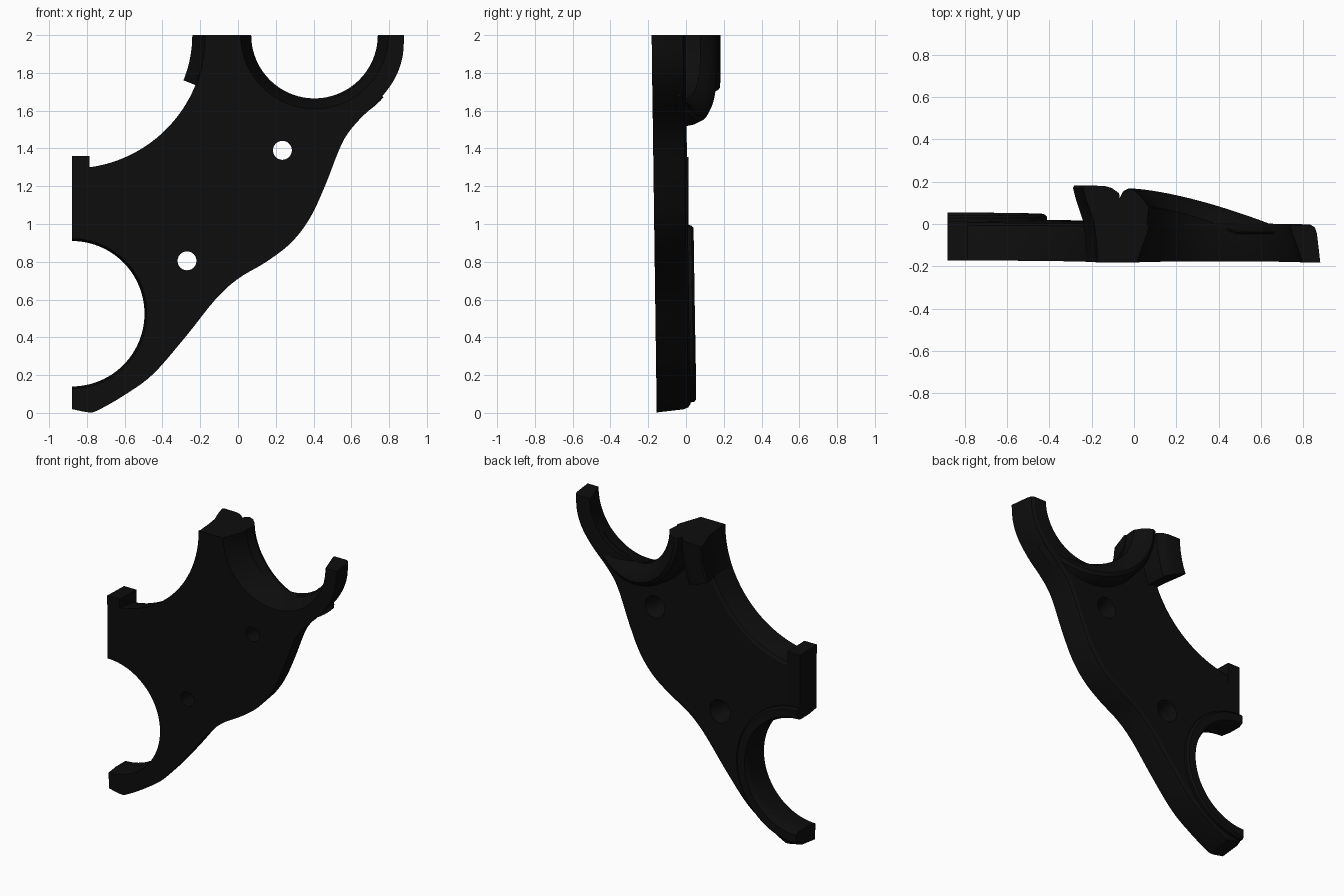
import bpy, bmesh
from math import cos, sin, pi, radians
from mathutils import Vector

cube = bpy.data.objects.get("Cube")
if cube:
    bpy.data.objects.remove(cube, do_unlink=True)

black = bpy.data.materials.new("matte_black")
black.use_nodes = True
black.diffuse_color = (0.004, 0.004, 0.004, 1)
black.node_tree.nodes["Principled BSDF"].inputs["Base Color"].default_value = black.diffuse_color

LEFT, TOP = -0.88, 2.0
UPPER = (0.405, TOP)      # centre of the upper bore
LOWER = (LEFT, 0.525)     # centre of the lower bore
HUB = (LEFT, TOP)         # centre of the big concave edge


def loft(name, loops, closed=False):
    """Skin equal-length loops; cap the ends unless the loft closes on itself."""
    bm = bmesh.new()
    rows = [[bm.verts.new(p) for p in loop] for loop in loops]
    n = len(rows[0])
    pairs = list(zip(rows, rows[1:])) + ([(rows[-1], rows[0])] if closed else [])
    for a, b in pairs:
        for i in range(n):
            j = (i + 1) % n
            bm.faces.new((a[i], a[j], b[j], b[i]))
    if not closed:
        bm.faces.new(rows[0])
        bm.faces.new(rows[-1])
    bmesh.ops.recalc_face_normals(bm, faces=bm.faces)
    mesh = bpy.data.meshes.new(name)
    bm.to_mesh(mesh)
    bm.free()
    mesh.materials.append(black)
    ob = bpy.data.objects.new(name, mesh)
    bpy.context.collection.objects.link(ob)
    return ob


def sector(name, centre, a0, a1, profile, steps=32):
    """Sweep a (radius, y) profile around a centre in the x-z plane."""
    loops = []
    for k in range(steps + 1):
        a = radians(a0 + (a1 - a0) * k / steps)
        loops.append([(centre[0] + r * cos(a), y, centre[1] + r * sin(a))
                      for r, y in profile(a)])
    return loft(name, loops)


def cut(target, centre, rings):
    """Cut a round stepped hole, given (radius, y) rings from front to back."""
    loops = [[(centre[0] + r * cos(t * pi / 48), y, centre[1] + r * sin(t * pi / 48))
              for t in range(96)] for r, y in rings]
    cutter = loft("cutter", loops)
    cutter.hide_render = True
    mod = target.modifiers.new("hole", "BOOLEAN")
    mod.operation, mod.solver, mod.object = "DIFFERENCE", "EXACT", cutter
    bpy.context.view_layer.objects.active = target
    bpy.ops.object.modifier_apply(modifier=mod.name)
    bpy.data.objects.remove(cutter, do_unlink=True)


def smooth_path(pts, per=5):
    """Catmull-Rom curve through the points."""
    v = [Vector(p) for p in pts]
    v = [2 * v[0] - v[1]] + v + [2 * v[-1] - v[-2]]
    out = []
    for a, b, c, d in zip(v, v[1:], v[2:], v[3:]):
        for k in range(per):
            t = k / per
            out.append((2 * b + (c - a) * t + (2 * a - 5 * b + 4 * c - d) * t * t
                        + (3 * b - a - 3 * c + d) * t ** 3) / 2)
    return out + [v[-2]]


# Plate outline: straight top, concave hub edge, straight left, wavy outer edge
outer_edge = smooth_path([(-0.88, 0.02), (-0.79, 0.003), (-0.74, 0.015), (-0.6, 0.095),
                          (-0.45, 0.205), (-0.28, 0.4), (-0.12, 0.6), (0, 0.71),
                          (0.15, 0.8), (0.28, 0.9), (0.38, 1.03), (0.46, 1.2),
                          (0.53, 1.38), (0.575, 1.47), (0.64, 1.55), (0.75, 1.66),
                          (0.83, 1.77), (0.87, 1.88), (0.88, 2)])
hub_edge = [Vector((LEFT + 0.706 * cos(a), TOP + 0.706 * sin(a)))
            for a in [-pi / 2 * k / 32 for k in range(33)]]
outline = hub_edge + outer_edge


def inset(amount):
    """Move the outline inwards, keeping the straight cut ends in place."""
    result = []
    for i, p in enumerate(outline):
        t = (outline[(i + 1) % len(outline)] - outline[i - 1]).normalized()
        q = p + Vector((-t.y, t.x)) * amount
        if abs(p.x - LEFT) < 1e-4:
            q = Vector((LEFT, p.y + (amount if p.y < 1 else -amount)))
        if abs(p.y - TOP) < 1e-4:
            q = Vector((p.x + (-amount if p.x > 0 else amount), TOP))
        result.append(q)
    return result


def front_y(z):
    return -0.155 - 0.0135 * z


def back_y(z):
    return 0.024 - 0.014 * z


plate = loft("plate", [
    [(p.x, front_y(p.y), p.y) for p in inset(0)],
    [(p.x, back_y(p.y) - 0.04, p.y) for p in inset(0.016)],
    [(p.x, back_y(p.y) - 0.012, p.y) for p in inset(0.026)],
    [(p.x, back_y(p.y), p.y) for p in inset(0.045)]])
cut(plate, UPPER, [(0.418, -0.3), (0.392, -0.183), (0.335, -0.02), (0.335, 0.3)])
cut(plate, LOWER, [(0.405, -0.3), (0.398, -0.17), (0.385, -0.08), (0.385, 0.3)])
for hole in ((0.235, 1.39), (-0.27, 0.805)):
    cut(plate, hole, [(0.05, -0.3), (0.05, -0.06), (0.085, 0.03), (0.085, 0.2)])


# Raised rim behind the upper bore, fading out towards the arm
def rim_profile(a):
    x = UPPER[0] + 0.45 * cos(a)
    u = min(max((x + 0.04) / 0.7, 0), 1)
    h = 0.168 - 0.17 * u ** 1.5
    low = -0.05
    return [(0.348, low), (0.335, max(h - 0.09, low + 0.01)), (0.36, max(h - 0.05, low + 0.02)),
            (0.40, h - 0.012), (0.43, h), (0.455, h - 0.012),
            (0.475, max(h - 0.05, low + 0.02)), (0.492, low)]


upper_rim = sector("upper_rim", UPPER, 180, 318, rim_profile, 48)

# Low flange behind the lower bore
lower_flange = sector("lower_flange", LOWER, -90, 90, lambda a: [
    (0.385, -0.05), (0.385, 0.02 - 0.007 * sin(a)), (0.40, 0.047 - 0.007 * sin(a)),
    (0.455, 0.047 - 0.007 * sin(a)), (0.468, 0.035 - 0.007 * sin(a)), (0.472, -0.03)], 48)

# Flared block on the upper end of the hub edge
upper_block = sector("upper_block", HUB, -22, 0, lambda a: [
    (0.71, -0.18), (0.70, -0.06), (0.688, 0.02), (0.655, 0.11), (0.638, 0.17),
    (0.645, 0.182), (0.74, 0.18), (0.775, 0.17), (0.81, 0.145), (0.82, -0.05)], 10)

# Stop and its ridge on the lower end of the hub edge
stop = loft("lower_stop", [[(x, front_y(z), z) for x, z in corners] for corners in
                           [[(LEFT, 0.93), (-0.785, 0.93), (-0.785, 1.36), (LEFT, 1.36)]]]
            + [[(LEFT, 0.012, 0.93), (-0.785, 0.012, 0.93),
                (-0.785, 0.012, 1.355), (LEFT, 0.012, 1.355)]])

# Smooth shading with crisp edges
for ob in (plate, upper_rim, lower_flange, upper_block, stop):
    bpy.ops.object.select_all(action="DESELECT")
    ob.select_set(True)
    bpy.context.view_layer.objects.active = ob
    bpy.ops.object.shade_smooth_by_angle(angle=radians(30))
